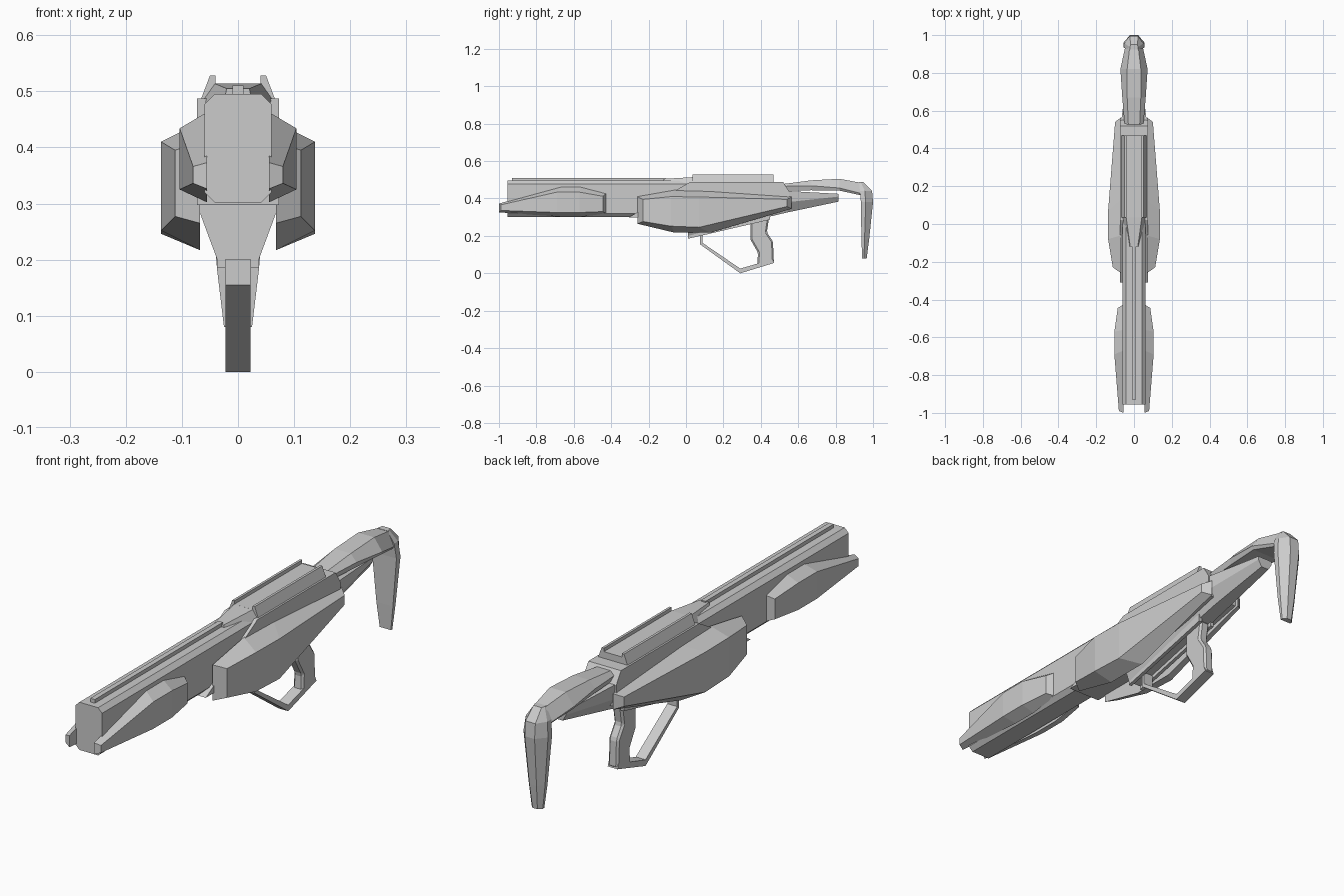
import bpy, bmesh

if "Cube" in bpy.data.objects:
    bpy.data.objects.remove(bpy.data.objects["Cube"])


def finish(name, bm, mirror=False):
    bmesh.ops.recalc_face_normals(bm, faces=bm.faces[:])
    me = bpy.data.meshes.new(name)
    bm.to_mesh(me)
    bm.free()
    ob = bpy.data.objects.new(name, me)
    bpy.context.collection.objects.link(ob)
    if mirror:
        ob.modifiers.new("Mirror", 'MIRROR')
    return ob


def loft(name, rings, mirror=False):
    """Skin a list of matching closed rings and cap both ends."""
    bm = bmesh.new()
    vs = [[bm.verts.new(p) for p in r] for r in rings]
    n = len(vs[0])
    for a, b in zip(vs, vs[1:]):
        for i in range(n):
            j = (i + 1) % n
            bm.faces.new((a[i], a[j], b[j], b[i]))
    bm.faces.new(vs[0])
    bm.faces.new(vs[-1])
    return finish(name, bm, mirror)


def extrude_x(name, profile, x0, x1, mirror=False):
    """Extrude a (y, z) side profile between two x positions."""
    return loft(name, [[(x, y, z) for y, z in profile] for x in (x0, x1)], mirror)


def sym(half, y):
    """Full section from its right half, listed top to bottom as (x, z)."""
    return [(x, y, z) for x, z in half] + [(-x, y, z) for x, z in reversed(half)]


def side_pod(name, x_in, stations):
    """Faceted side pod: station = y inner, y outer, x outer, four heights."""
    loft(name, [[(x_in, yi, a), (xo, yo, b), (xo, yo, c), (x_in, yi, d)]
                for yi, yo, xo, a, b, c, d in stations], mirror=True)


# Barrel shroud and top rib
barrel = [(.042, .495), (.06, .477), (.06, .32), (.042, .302)]
loft("barrel_shroud", [sym(barrel, y) for y in (-.955, .1)])
extrude_x("barrel_rib", [(-.93, .49), (-.93, .51), (-.11, .51), (-.11, .49)], -.01, .01)

# Front side pods
side_pod("front_pod", .055, [
    (-1.0, -.99, .08, .373, .366, .336, .326),
    (-.67, -.69, .104, .463, .434, .325, .302),
    (-.56, -.57, .104, .463, .434, .325, .302),
    (-.425, -.445, .086, .428, .412, .33, .32)])

# Main receiver with sloped front
extrude_x("receiver", [(-.31, .297), (.02, .487), (.52, .487), (.55, .44),
                       (.55, .35), (.3, .297)], -.073, .073)

# Large side pods
side_pod("receiver_pod", .068, [
    (-.26, -.23, .112, .41, .395, .277, .265),
    (-.06, -.08, .137, .445, .41, .252, .217),
    (.13, .07, .137, .44, .408, .246, .217),
    (.565, .54, .1, .41, .395, .357, .345)])

# Tapered lower receiver running back into the stock arm
loft("lower_receiver", [
    sym([(.073, .43), (.073, .297), (.037, .2)], .012),
    sym([(.068, .44), (.066, .38), (.03, .325)], .54),
    sym([(.034, .425), (.034, .41), (.018, .383)], .815)])
extrude_x("lower_rail", [(.012, .22), (.012, .185), (.45, .287), (.45, .32)],
          .022, .037, mirror=True)

# Sight channel with raised edges, and the wedge in front of it
channel = [(.04, .514), (.04, .528), (.05, .528), (.066, .486)]
loft("sight_channel", [sym(channel, y) for y in (.035, .468)])
loft("sight_wedge", [
    sym([(.02, .505), (.026, .48)], -.12),
    sym([(.042, .514), (.066, .48)], .04)])

# Arched stock
stock = [(.525, .03, .478, .05, .465, .442), (.67, .036, .497, .062, .468, .444),
         (.82, .036, .505, .072, .456, .442), (.945, .022, .482, .045, .425, .415)]
loft("stock_arch", [sym([(tw, tz), (w, mz), (w - .008, bz)], y)
                    for y, tw, tz, w, mz, bz in stock])

# Butt: tapered, narrower at the rear; station = z, y front, y rear, half widths
butt = [(.487, .925, .95, .022, .018), (.44, .93, .995, .048, .022),
        (.38, .935, 1.0, .055, .022), (.18, .938, .979, .037, .016),
        (.08, .942, .966, .025, .011)]
loft("stock_butt", [[(-a, y0, z), (a, y0, z), (a, y0 + .4 * (y1 - y0), z),
                     (b, y1, z), (-b, y1, z), (-a, y0 + .4 * (y1 - y0), z)]
                    for z, y0, y1, a, b in butt])

# Grip and hand guard
grip = extrude_x("grip", [(.345, .3), (.445, .3), (.432, .22), (.465, .17), (.47, .055),
                          (.38, .03), (.385, .11), (.345, .18)], -.022, .022)
bev = grip.modifiers.new("Bevel", 'BEVEL')
bev.width, bev.segments = .008, 1
extrude_x("hand_guard", [(.075, .215), (.075, .155), (.29, 0), (.47, .055), (.462, .075),
                         (.29, .025), (.088, .163), (.088, .215)], -.022, .022)
